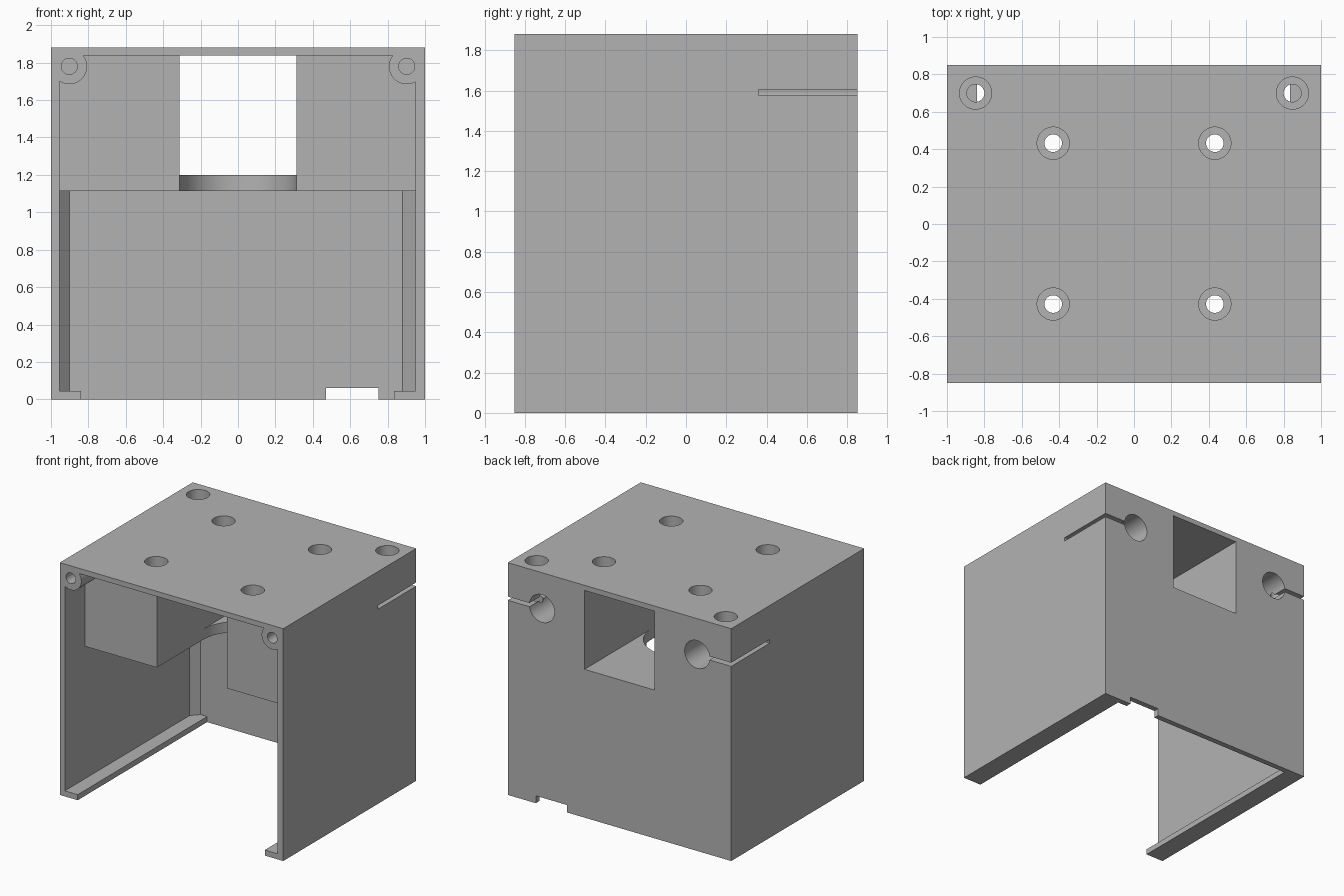
import bpy, bmesh, math
from mathutils import Matrix

cube = bpy.data.objects.get("Cube")
if cube:
    bpy.data.objects.remove(cube, do_unlink=True)

grey = bpy.data.materials.new("light_grey")
grey.use_nodes = True
COLOUR = (0.45, 0.45, 0.45, 1.0)
grey.diffuse_color = COLOUR
grey.node_tree.nodes["Principled BSDF"].inputs["Base Color"].default_value = COLOUR


def make_object(name, bm):
    bmesh.ops.recalc_face_normals(bm, faces=bm.faces[:])
    mesh = bpy.data.meshes.new(name)
    bm.to_mesh(mesh)
    bm.free()
    mesh.materials.append(grey)
    ob = bpy.data.objects.new(name, mesh)
    bpy.context.collection.objects.link(ob)
    return ob


def prism(name, outline, z0, z1):
    """Extrude an xy outline from z0 to z1."""
    bm = bmesh.new()
    face = bm.faces.new([bm.verts.new((x, y, z0)) for x, y in outline])
    top = bmesh.ops.extrude_face_region(bm, geom=[face])["geom"]
    bmesh.ops.translate(bm, vec=(0, 0, z1 - z0),
                        verts=[v for v in top if isinstance(v, bmesh.types.BMVert)])
    return make_object(name, bm)


def box(name, x0, x1, y0, y1, z0, z1):
    return prism(name, [(x0, y0), (x1, y0), (x1, y1), (x0, y1)], z0, z1)


def cylinder(name, r, a, b, axis, start, end):
    """Cylinder along z through (x=a, y=b), or along y through (x=a, z=b)."""
    bm = bmesh.new()
    bmesh.ops.create_cone(bm, cap_ends=True, segments=48, radius1=r, radius2=r, depth=end - start)
    mid = (start + end) / 2
    if axis == 'Z':
        m = Matrix.Translation((a, b, mid))
    else:
        m = Matrix.Translation((a, mid, b)) @ Matrix.Rotation(math.pi / 2, 4, 'X')
    bmesh.ops.transform(bm, matrix=m, verts=bm.verts[:])
    return make_object(name, bm)


def cut(target, cutter):
    """Subtract the cutter from the target and remove it."""
    cutter.hide_render = True
    bpy.context.view_layer.objects.active = target
    mod = target.modifiers.new("cut", 'BOOLEAN')
    mod.operation = 'DIFFERENCE'
    mod.solver = 'EXACT'
    mod.object = cutter
    bpy.ops.object.modifier_apply(modifier=mod.name)
    bpy.data.objects.remove(cutter, do_unlink=True)


# Main dimensions
L, R = -0.955, 0.95          # inner faces of the side walls
BACK = 0.85                  # outer back face
BACK_IN = 0.805              # inner back face
ROOF, SHELF, FLOOR = 1.838, 1.115, 0.045
BLOCK_FRONT = -0.59
W = 0.313                    # half width of window and motor bore

housing = box("motor_housing", -1, 1, -BACK, BACK, 0, 1.88)

# Motor bay with chamfered back corners, and open underside between the bottom lips
cut(housing, prism("motor_bay", [(L, -1), (R, -1), (R, 0.735), (0.88, BACK_IN),
                                 (-0.90, BACK_IN), (L, 0.745)], FLOOR, SHELF))
cut(housing, box("underside_opening", -0.84, 0.835, -1, BACK_IN, -0.1, 0.1))

# Upper front recess, leaving round screw bosses in the top corners
recess = box("front_recess", L, R, -1, BLOCK_FRONT, SHELF - 0.05, ROOF)
for s in (-1, 1):
    cut(recess, cylinder("boss", 0.095, s * 0.902, 1.78, 'Y', -1.1, -0.5))
cut(housing, recess)
for s in (-1, 1):
    cut(housing, cylinder("boss_hole", 0.043, s * 0.902, 1.78, 'Y', -1, -0.5))

# Square channel from front to back, and U-shaped motor bore in its floor
cut(housing, box("channel", -W, W, -0.7, 1, 1.2, ROOF))
arc = [(W * math.cos(math.pi * i / 32), W * math.sin(math.pi * i / 32)) for i in range(33)]
cut(housing, prism("motor_bore", arc + [(-W, -0.7), (W, -0.7)], SHELF - 0.05, 1.25))

# Cable notch in the bottom of the back wall
cut(housing, box("cable_notch", 0.47, 0.75, 0.7, 1, -0.1, 0.06))

for s in (-1, 1):
    # Rod socket in the back with a clamping slot out to the side
    cut(housing, cylinder("rod_socket", 0.112, s * 0.695, 1.59, 'Y', 0.36, 1))
    x0, x1 = sorted((s * 0.695, s * 1.1))
    cut(housing, box("clamp_slot", x0, x1, 0.36, 1, 1.575, 1.605))
    # Counterbored vertical screw holes: clamp screw, then two motor screws
    for x, y, seat in ((0.847, 0.70, 1.72), (0.432, 0.432, 1.2), (0.432, -0.428, 1.2)):
        cut(housing, cylinder("screw_hole", 0.047, s * x, y, 'Z', 1.0, 2))
        cut(housing, cylinder("screw_head", 0.086, s * x, y, 'Z', seat, 2))

# Smooth bores, sharp edges
bpy.ops.object.select_all(action='DESELECT')
housing.select_set(True)
bpy.context.view_layer.objects.active = housing
bpy.ops.object.shade_smooth_by_angle(angle=math.radians(30))
